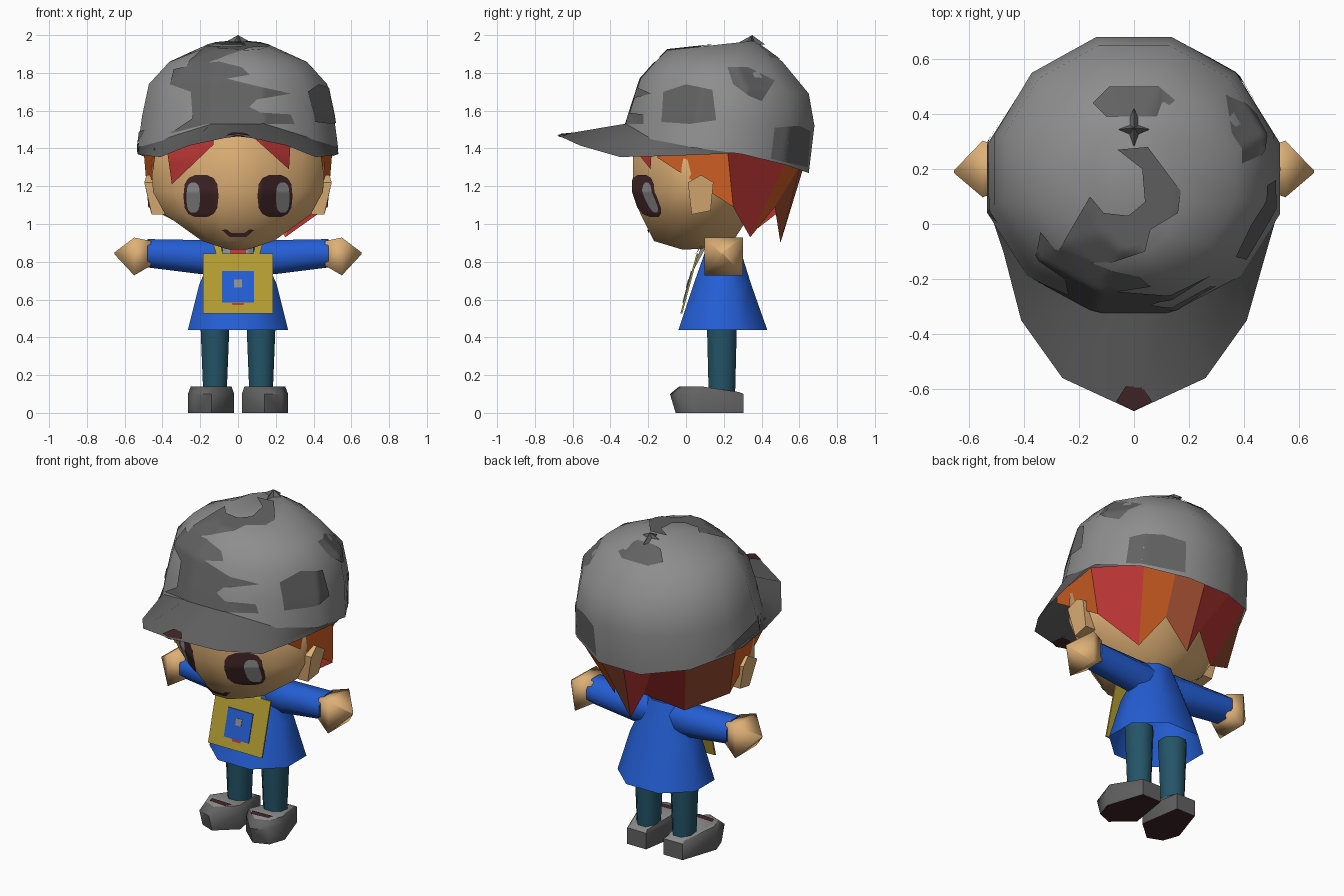
import bpy, bmesh, math
from mathutils import Vector
from mathutils.bvhtree import BVHTree

if "Cube" in bpy.data.objects:
    bpy.data.objects.remove(bpy.data.objects["Cube"])


def material(name, r, g, b):
    m = bpy.data.materials.new(name)
    lin = [((c / 255 + 0.055) / 1.055) ** 2.4 for c in (r, g, b)]
    m.diffuse_color = (*lin, 1)
    m.use_nodes = True
    m.node_tree.nodes["Principled BSDF"].inputs["Base Color"].default_value = m.diffuse_color
    return m


SKIN = material("skin", 222, 176, 118)
GREY = material("light grey", 142, 142, 142)
DARK = material("dark grey", 98, 98, 98)
MAROON = material("dark maroon", 66, 38, 40)
BLUE = material("blue", 36, 94, 212)
TEAL = material("teal", 36, 84, 104)
GOLD = material("gold", 180, 157, 50)
ORANGE = material("orange", 210, 95, 35)
RED = material("red", 186, 54, 52)
RUST = material("rust", 158, 78, 50)


def build(name, verts, faces, mats, smooth=None, rule=None, recalc=True):
    me = bpy.data.meshes.new(name)
    me.from_pydata([tuple(v) for v in verts], [], faces)
    for m in (mats if isinstance(mats, list) else [mats]):
        me.materials.append(m)
    if recalc:
        bm = bmesh.new()
        bm.from_mesh(me)
        bmesh.ops.recalc_face_normals(bm, faces=bm.faces)
        bm.to_mesh(me)
        bm.free()
    if rule:
        for p in me.polygons:
            p.material_index = rule(p)
    ob = bpy.data.objects.new(name, me)
    bpy.context.collection.objects.link(ob)
    if smooth:
        bpy.ops.object.select_all(action='DESELECT')
        ob.select_set(True)
        bpy.context.view_layer.objects.active = ob
        bpy.ops.object.shade_smooth_by_angle(angle=math.radians(smooth))
    return ob


def loft(name, rings, mats, caps=(True, True), smooth=None, rule=None):
    n = len(rings[0])
    verts = [v for r in rings for v in r]
    faces = [(i * n + j, i * n + (j + 1) % n, (i + 1) * n + (j + 1) % n, (i + 1) * n + j)
             for i in range(len(rings) - 1) for j in range(n)]
    if caps[0]:
        faces.append(tuple(range(n)))
    if caps[1]:
        faces.append(tuple(range(len(verts) - n, len(verts))))
    return build(name, verts, faces, mats, smooth, rule)


def ring(hw, yf, yb, zf, zb, n=12, cx=0):
    """Flat-fronted polygon, tilted from zf at the front to zb at the back."""
    s, out = 1 / math.cos(math.pi / n), []
    for k in range(n):
        a = 2 * math.pi * (k + 0.5) / n
        t = 0.5 + 0.5 * s * math.sin(a)
        out.append((cx + hw * s * math.cos(a), yf + (yb - yf) * t, zf + (zb - zf) * t))
    return out


def face_ring(hw, yf, yb, z, zb):
    """Head ring whose cheeks turn back more sharply than an oval."""
    pts = ring(hw, yf, yb, z, zb)
    return [(x, y + (hw * .13 if k in (7, 10) else 0), z) for k, (x, y, z) in enumerate(pts)]


def xring(x, y, z, ry, rz, n=8):
    s = 1 / math.cos(math.pi / n)
    return [(x, y + ry * s * math.cos(2 * math.pi * (k + .5) / n),
             z + rz * s * math.sin(2 * math.pi * (k + .5) / n)) for k in range(n)]


CAST = {"front": lambda u, v: ((u, -3, v), (0, 1, 0)),
        "right": lambda u, v: ((3, u, v), (-1, 0, 0)),
        "left": lambda u, v: ((-3, u, v), (1, 0, 0)),
        "top": lambda u, v: ((u, v, 4), (0, 0, -1))}


def decal(name, target, side, pts, mat, lift=0.006):
    """Thin painted patch laid onto the target from one side."""
    tree = BVHTree.FromPolygons([v.co for v in target.data.vertices],
                                [tuple(p.vertices) for p in target.data.polygons])
    bm = bmesh.new()
    bm.faces.new([bm.verts.new((u, v, 0)) for u, v in pts])
    bmesh.ops.triangulate(bm, faces=bm.faces[:])
    for _ in range(3):
        bmesh.ops.subdivide_edges(bm, edges=bm.edges[:], cuts=1, use_grid_fill=True)
    bmesh.ops.triangulate(bm, faces=bm.faces[:])
    lost = []
    for v in bm.verts:
        o, d = CAST[side](v.co.x, v.co.y)
        hit = tree.ray_cast(Vector(o), Vector(d))[0]
        if hit is None:
            lost.append(v)
        else:
            v.co = hit - Vector(d) * lift
    bmesh.ops.delete(bm, geom=lost, context='VERTS')
    bm.normal_update()
    for f in bm.faces:
        if f.normal.dot(Vector(d)) > 0:
            f.normal_flip()
    bm.verts.index_update()
    verts = [v.co.copy() for v in bm.verts]
    faces = [tuple(v.index for v in f.verts) for f in bm.faces]
    bm.free()
    build(name, verts, faces, mat, 60, recalc=False)


def oval(cx, cz, rx, rz, n=14, p=0.7):
    f = lambda c: math.copysign(abs(c) ** p, c)
    return [(cx + rx * f(math.cos(2 * math.pi * k / n)),
             cz + rz * f(math.sin(2 * math.pi * k / n))) for k in range(n)]


# Head and face
head = loft("head", [face_ring(.06, -.02, .14, .865, .87), face_ring(.19, -.17, .25, .91, .91),
                     face_ring(.385, -.24, .34, 1.05, 1.05), face_ring(.45, -.28, .40, 1.17, 1.17),
                     face_ring(.46, -.28, .45, 1.36, 1.31), face_ring(.42, -.25, .46, 1.48, 1.38)],
            SKIN, smooth=50)
for s, side in ((-1, "left"), (1, "right")):
    decal(side + "_eye", head, "front", oval(s * .196, 1.148, .093, .113), MAROON)
    decal(side + "_eye_shine", head, "front", oval(s * .237, 1.14, .036, .08), GREY, .011)
    ear = [(.01, 1.22), (.08, 1.26), (.145, 1.22), (.13, 1.07), (.03, 1.05)]
    loft(side + "_ear", [[(s * .39, y, z) for y, z in ear],
                         [(s * (.502 - abs(z - 1.2) * .3), y, z) for y, z in ear]], SKIN)
decal("mouth", head, "front", [(-.085, .968), (-.06, .972), (-.035, .952), (.035, .952), (.06, .972),
                               (.085, .968), (.045, .932), (-.045, .932)], MAROON)

# Hair: fringe tufts and a jagged curtain round the back
decal("left_fringe", head, "front", [(-.38, 1.42), (-.35, 1.21), (-.13, 1.42), (-.13, 1.47)], RED, .015)
decal("right_fringe", head, "front", [(.08, 1.46), (.27, 1.29), (.28, 1.46)], RED, .015)
cols = [((.44, -.15, 1.40), (.44, -.15, 1.35)), ((.5, .22, 1.395), (.475, .25, 1.09)),
        ((.37, .53, 1.33), (.25, .34, .93)), ((.2, .61, 1.32), (.16, .47, 1.09)),
        ((0, .625, 1.31), (.03, .5, .9)), ((-.2, .61, 1.32), (-.06, .5, 1.07)),
        ((-.37, .53, 1.33), (-.25, .37, .97)), ((-.5, .22, 1.395), (-.475, .25, 1.09)),
        ((-.44, -.15, 1.40), (-.44, -.15, 1.35))]
paint = [0, 1, 0, 2, 1, 1, 2, 0]
build("hair", [p for c in cols for p in c],
      [(2 * i, 2 * i + 1, 2 * i + 3, 2 * i + 2) for i in range(len(cols) - 1)],
      [ORANGE, RED, RUST], rule=lambda p: paint[p.index])

# Cap: the rim dips quickly behind the brim, then slopes to the back
rim_z = [1.37, 1.315, 1.27, 1.27, 1.315, 1.37, 1.405, 1.445, 1.52, 1.52, 1.445, 1.405]
rim = [(x, y, z) for (x, y, _), z in zip(ring(.53, -.32, .65, 0, 0), rim_z)]
cap = loft("cap", [rim, ring(.508, -.295, .68, 1.6, 1.52), ring(.472, -.24, .65, 1.77, 1.69),
                   ring(.365, -.165, .51, 1.855, 1.86), ring(.16, -.1, .36, 1.92, 1.97)],
           GREY, caps=(False, True), smooth=50)

# Brim, tucked just inside the cap rim
inner = [(x * .985, y + .006, z + .012) for x, y, z in (rim[0], rim[11], rim[10], rim[9])]
outer = [(.532, .2, 1.372), (.475, -.1, 1.36), (.41, -.35, 1.355), (.26, -.56, 1.415)]
flip = lambda ps: [(-x, y, z) for x, y, z in reversed(ps)]
inner = inner + [(0, -.314, 1.532)] + flip(inner)
outer = outer + [(0, -.68, 1.47)] + flip(outer)
build("brim", inner + outer, [(i, i + 1, i + 10, i + 9) for i in range(8)], DARK, smooth=60)
for dz in (-.006, .006):
    build("brim_tip", [(-.065, -.645, 1.462 + dz), (0, -.68, 1.47 + dz), (.065, -.645, 1.462 + dz),
                       (.03, -.59, 1.479 + dz), (-.03, -.59, 1.479 + dz)], [(0, 1, 2, 3, 4)], MAROON)
star = [((.09 if k % 2 == 0 else .035) * math.cos(k * math.pi / 4),
         .34 + (.08 if k % 2 == 0 else .035) * math.sin(k * math.pi / 4), 1.95) for k in range(8)]
build("cap_button", star + [(0, .35, 2.0)], [(k, (k + 1) % 8, 8) for k in range(8)], DARK)

# Camouflage patches on the cap
decal("camo_front", cap, "front",
      [(-.36, 1.48), (-.24, 1.56), (-.25, 1.7), (-.36, 1.74), (-.34, 1.82), (-.2, 1.85), (-.1, 1.86),
       (.02, 1.83), (.06, 1.79), (-.06, 1.77), (.1, 1.73), (.24, 1.7), (.28, 1.69), (.1, 1.66),
       (.06, 1.62), (.12, 1.59), (.28, 1.58), (.3, 1.53), (.16, 1.53), (-.16, 1.53)], DARK)
decal("camo_crown", cap, "top",
      [(-.06, .27), (.05, .28), (.17, .12), (.16, .04), (.06, -.02), (.04, -.1), (-.08, -.14),
       (-.27, -.14), (-.27, -.09), (-.16, .1), (-.11, .04), (-.02, .03), (.04, .08), (.03, .2)], DARK)
decal("camo_back", cap, "top",
      [(-.15, .44), (-.09, .5), (.09, .5), (.15, .45), (.08, .39), (-.1, .39)], DARK)
decal("camo_side", cap, "right",
      [(-.13, 1.54), (-.12, 1.7), (.0, 1.74), (.14, 1.71), (.16, 1.55), (.02, 1.53)], DARK)
decal("camo_side_upper", cap, "right",
      [(.22, 1.83), (.33, 1.83), (.47, 1.76), (.4, 1.65), (.33, 1.68), (.25, 1.74)], DARK)
decal("camo_side_rear", cap, "right",
      [(.45, 1.345), (.47, 1.51), (.6, 1.52), (.66, 1.49), (.645, 1.3)], DARK)
decal("camo_left_rim", cap, "left",
      [(.0, 1.5), (.12, 1.47), (.3, 1.43), (.4, 1.36), (.3, 1.38), (.04, 1.42)], DARK)

# Neck, coat and shirt front
loft("neck", [ring(.06, .11, .25, .8, .8, 8), ring(.06, .08, .22, .95, .95, 8)], SKIN, smooth=50)
coat = loft("coat", [ring(.265, -.04, .43, .44, .44, 8), ring(.205, .04, .345, .68, .68, 8),
                     ring(.1, .125, .27, .92, .92, 8)], BLUE, caps=(False, True), smooth=50)
decal("shirt", coat, "front", [(-.03, .57), (.03, .57), (.06, .91), (-.06, .91)], RED, .022)
for s in (-1, 1):
    decal("collar", coat, "front", [(s * .035, .76), (s * .075, .74), (s * .085, .91), (s * .04, .91)],
          GREY, .03)


# Hanging pouch with badge and straps
def slab(name, x0, x1, z0, z1, lift, thick, mat):
    y = lambda z: -.03 + (z - .525) * .27 - lift
    loft(name, [[(x, y(z) + t, z) for x, z in ((x0, z0), (x1, z0), (x1, z1), (x0, z1))]
                for t in (0, thick)], mat)


slab("pouch", -.185, .185, .525, .845, 0, .01, GOLD)
slab("pouch_badge", -.085, .085, .585, .75, .005, .005, BLUE)
slab("badge_mark", -.02, .02, .665, .705, .008, .003, GREY)
for s in (-1, 1):
    build("strap", [(s * .08, .05, .84), (s * .115, .05, .84), (s * .14, .12, .925), (s * .1, .1, .925)],
          [(0, 1, 2, 3)], GOLD)

# Arms, hands, legs and shoes
for s, side in ((-1, "left"), (1, "right")):
    loft(side + "_sleeve", [xring(s * .03, .2, .82, .07, .095), xring(s * .2, .2, .825, .085, .09),
                            xring(s * .48, .2, .845, .09, .075)], BLUE, smooth=50)
    loft(side + "_hand", [xring(s * .46, .2, .845, .07, .065, 4), xring(s * .55, .2, .828, .103, .1, 4),
                          xring(s * .655, .19, .845, .004, .004, 4)], SKIN, smooth=95)
    loft(side + "_leg", [ring(.062, .12, .26, .1, .1, 8, s * .122),
                         ring(.078, .11, .27, .5, .5, 8, s * .122)], TEAL, smooth=50)
    plan = [(.06, .305), (.19, .305), (.265, .08), (.23, -.02), (.14, -.055), (.02, .05)]
    mid = lambda x, y, k, z: (s * (.14 + (x - .14) * k), .11 + (y - .11) * k, z)
    loft(side + "_shoe", [[mid(x, y, 1, 0) for x, y in plan],
                          [(s * x, y - (.03 if y < 0 else 0), .1) for x, y in plan],
                          [mid(x, y, .88, .14 if y < .2 else .11) for x, y in plan]],
         [DARK, MAROON, GREY], smooth=60,
         rule=lambda p: 1 if p.normal.z < -.8 else 2 if p.normal.z > .8 else 0)
    # lace strip across the toe
    build(side + "_lace", [(s * x, y, .1445) for x, y in ((.09, .0), (.2, .01), (.21, .045), (.07, .04))],
          [(0, 1, 2, 3)], MAROON)
